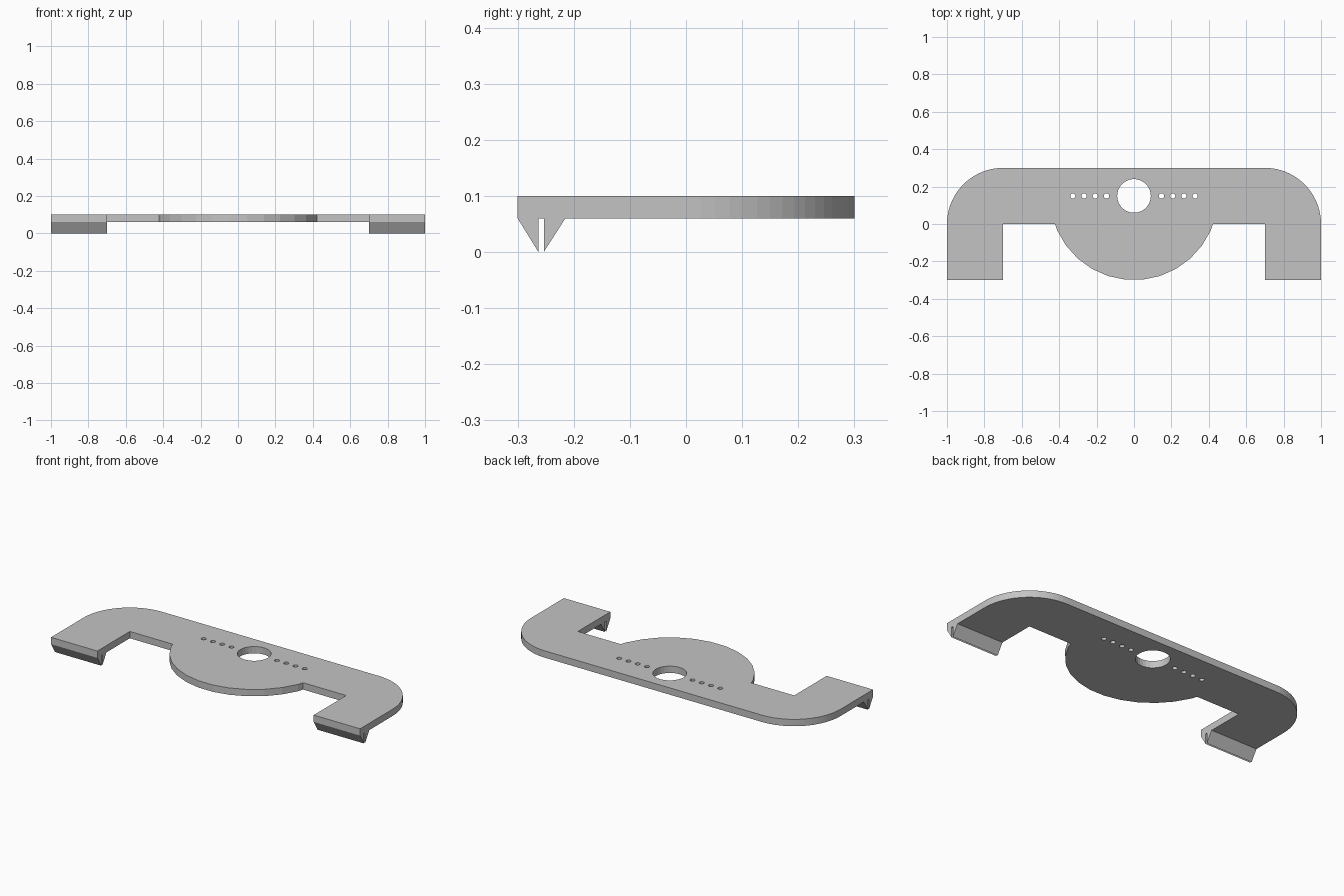
import bpy
import bmesh
from math import cos, sin, radians, pi

PLATE_LOW, PLATE_TOP = 0.06, 0.10
HALF_X, FRONT_Y, CORNER = 1.0, -0.30, 0.30
LEG_INNER = 0.70
HUB_Y, HUB_R, HUB_SIDES = 0.15, 0.45, 30

cube = bpy.data.objects.get("Cube")
if cube:
    bpy.data.objects.remove(cube, do_unlink=True)

# One grey material
grey = bpy.data.materials.new("light_grey")
grey.use_nodes = True
colour = (0.55, 0.55, 0.55, 1)
grey.diffuse_color = colour
grey.node_tree.nodes["Principled BSDF"].inputs["Base Color"].default_value = colour


def add_mesh(name, mesh):
    mesh.materials.clear()
    mesh.materials.append(grey)
    obj = bpy.data.objects.new(name, mesh)
    bpy.context.collection.objects.link(obj)
    return obj


def circle(x, y, r, sides):
    return [(x + r * cos(2 * pi * i / sides), y + r * sin(2 * pi * i / sides))
            for i in range(sides)]


def plate(name, loops, low, top):
    """Extrude an outline with holes into a flat plate."""
    curve = bpy.data.curves.new(name + "_outline", 'CURVE')
    curve.dimensions, curve.fill_mode = '2D', 'BOTH'
    curve.extrude = (top - low) / 2
    for loop in loops:
        spline = curve.splines.new('POLY')
        spline.points.add(len(loop) - 1)
        for point, (x, y) in zip(spline.points, loop):
            point.co = (x, y, 0, 1)
        spline.use_cyclic_u = True
        spline.use_smooth = False
    helper = bpy.data.objects.new(name + "_outline", curve)
    bpy.context.collection.objects.link(helper)
    graph = bpy.context.evaluated_depsgraph_get()
    mesh = bpy.data.meshes.new_from_object(helper.evaluated_get(graph))
    bpy.data.objects.remove(helper, do_unlink=True)
    bm = bmesh.new()
    bm.from_mesh(mesh)
    bmesh.ops.remove_doubles(bm, verts=bm.verts, dist=1e-5)
    bmesh.ops.translate(bm, verts=bm.verts, vec=(0, 0, (low + top) / 2))
    bmesh.ops.recalc_face_normals(bm, faces=bm.faces)
    for face in bm.faces:
        face.smooth = False
    bm.to_mesh(mesh)
    bm.free()
    return add_mesh(name, mesh)


def prism(name, profile, x0, x1):
    """Extrude a (y, z) profile along x."""
    bm = bmesh.new()
    face = bm.faces.new([bm.verts.new((x0, y, z)) for y, z in profile])
    out = bmesh.ops.extrude_face_region(bm, geom=[face])
    verts = [v for v in out["geom"] if isinstance(v, bmesh.types.BMVert)]
    bmesh.ops.translate(bm, verts=verts, vec=(x1 - x0, 0, 0))
    bmesh.ops.recalc_face_normals(bm, faces=bm.faces)
    mesh = bpy.data.meshes.new(name)
    bm.to_mesh(mesh)
    bm.free()
    return add_mesh(name, mesh)


# Right half of the outline: hub arc, leg, rounded back corner
hub = sorted(p for p in circle(0, HUB_Y, HUB_R, HUB_SIDES) if p[1] < 0 and p[0] > 0)
half = hub + [(0.422, 0), (LEG_INNER, 0), (LEG_INNER, FRONT_Y), (HALF_X, FRONT_Y)]
half += [(HALF_X - CORNER + CORNER * cos(radians(a)), CORNER * sin(radians(a)))
         for a in range(0, 91, 5)]
outline = half + [(-x, y) for x, y in reversed(half)]

# Centre hole and the two rows of small holes
holes = [circle(0, HUB_Y, 0.09, 30)]
for side in (-1, 1):
    for i in range(4):
        holes.append(circle(side * (0.147 + 0.06 * i), HUB_Y, 0.014, 12))

plate("base_plate", [outline] + holes, PLATE_LOW, PLATE_TOP)

# Split wedge clips under both legs
front_prong = [(FRONT_Y, PLATE_LOW), (-0.263, 0), (-0.263, PLATE_LOW)]
rear_prong = [(-0.2535, PLATE_LOW), (-0.2535, 0), (-0.215, PLATE_LOW)]
for label, side in (("left", 1), ("right", -1)):
    for part, profile in (("front", front_prong), ("rear", rear_prong)):
        prism(f"{label}_{part}_prong", profile, side * LEG_INNER, side * HALF_X)
